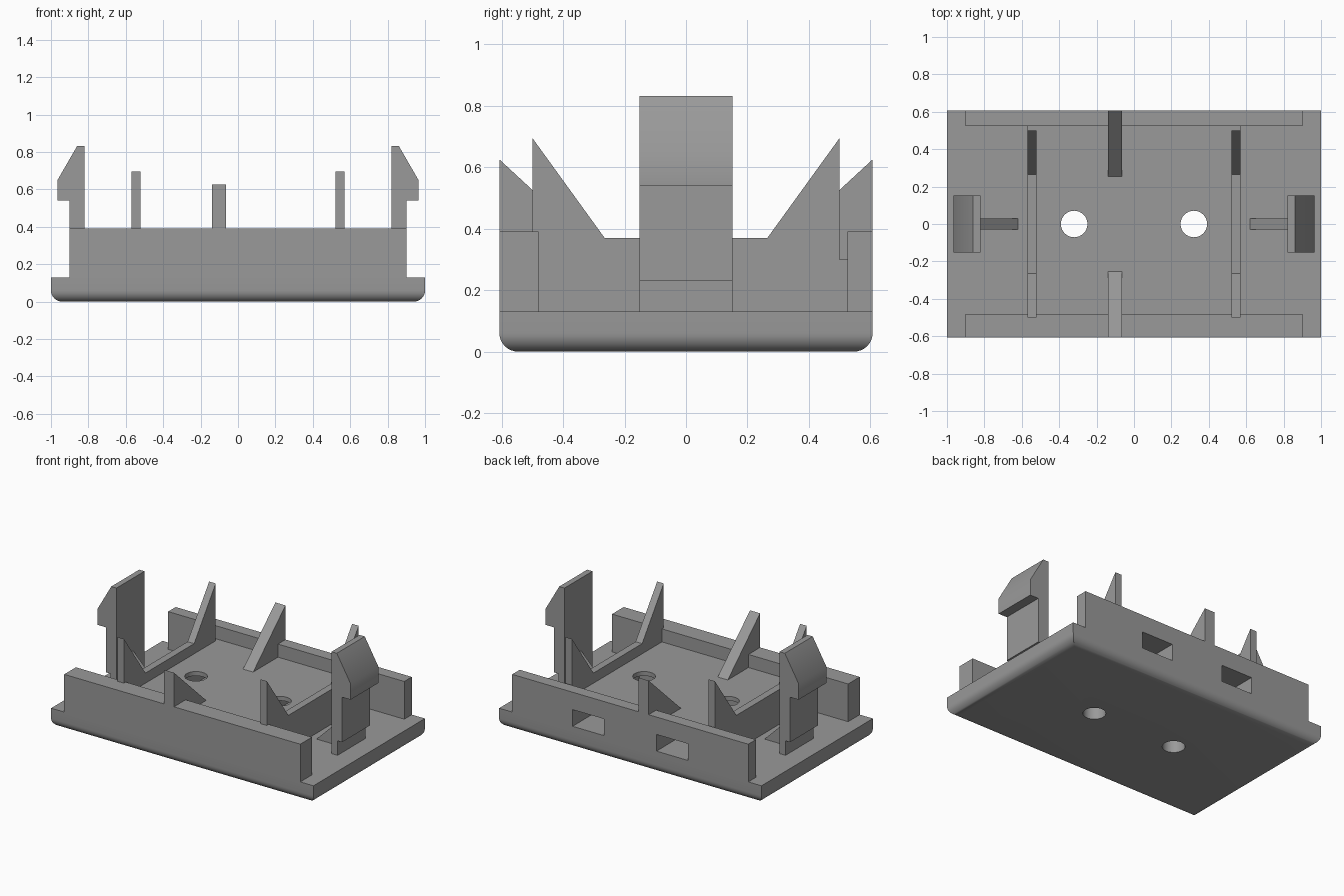
import bpy, bmesh, math

if "Cube" in bpy.data.objects:
    bpy.data.objects.remove(bpy.data.objects["Cube"])

grey = bpy.data.materials.new("plain grey")
grey.diffuse_color = (0.32, 0.32, 0.32, 1)
grey.use_nodes = True
grey.node_tree.nodes["Principled BSDF"].inputs["Base Color"].default_value = grey.diffuse_color


def finish(name, bm):
    bmesh.ops.recalc_face_normals(bm, faces=bm.faces)
    mesh = bpy.data.meshes.new(name)
    bm.to_mesh(mesh)
    bm.free()
    ob = bpy.data.objects.new(name, mesh)
    bpy.context.collection.objects.link(ob)
    mesh.materials.append(grey)
    return ob


def prism(name, pts, axis, a, b):
    """Extrude a profile along axis from a to b: (y,z) for 'x', (x,z) for 'y'."""
    def place(p, t):
        return (t, p[0], p[1]) if axis == 'x' else (p[0], t, p[1])
    bm = bmesh.new()
    lo = [bm.verts.new(place(p, a)) for p in pts]
    hi = [bm.verts.new(place(p, b)) for p in pts]
    bm.faces.new(lo)
    bm.faces.new(hi[::-1])
    for i in range(len(pts)):
        j = (i + 1) % len(pts)
        bm.faces.new((lo[i], hi[i], hi[j], lo[j]))
    return finish(name, bm)


def box(name, x0, x1, y0, y1, z0, z1):
    return prism(name, [(y0, z0), (y1, z0), (y1, z1), (y0, z1)], 'x', x0, x1)


def smooth(ob):
    bpy.ops.object.select_all(action='DESELECT')
    ob.select_set(True)
    bpy.context.view_layer.objects.active = ob
    bpy.ops.object.shade_smooth_by_angle(angle=math.radians(35))


def cut(ob, cutters):
    for c in cutters:
        m = ob.modifiers.new("cut", 'BOOLEAN')
        m.operation, m.solver, m.object = 'DIFFERENCE', 'EXACT', c
        bpy.context.view_layer.objects.active = ob
        bpy.ops.object.modifier_apply(modifier=m.name)


HY, FLOOR = 0.607, 0.13

# base plate with rounded lower edges
base = box("base_plate", -1, 1, -HY, HY, 0, FLOOR)
bm = bmesh.new()
bm.from_mesh(base.data)
low = [e for e in bm.edges if all(v.co.z < 0.01 for v in e.verts)]
bmesh.ops.bevel(bm, geom=low, offset=0.06, segments=8, profile=0.5, affect='EDGES')
bm.to_mesh(base.data)
bm.free()

# long walls and raised centre floor
front_wall = box("front_wall", -0.9, 0.9, -HY, -0.48, FLOOR, 0.39)
back_wall = box("back_wall", -0.9, 0.9, 0.525, HY, FLOOR, 0.39)
core = box("raised_floor", -0.57, 0.57, -0.48, 0.525, FLOOR, 0.30)

# screw holes and the slots that reach them from the back
holes, slots = [], []
for s in (-1, 1):
    bm = bmesh.new()
    bmesh.ops.create_cone(bm, cap_ends=True, segments=32, radius1=0.071, radius2=0.071, depth=2)
    bmesh.ops.translate(bm, vec=(s * 0.32, 0, 0), verts=bm.verts)
    holes.append(finish("hole_cutter", bm))
    slots.append(box("slot_cutter", s * 0.32 - 0.12, s * 0.32 + 0.12, -0.12, 0.8, 0.155, 0.27))
cut(base, holes)
cut(core, holes + slots)
cut(back_wall, slots)
for c in holes + slots:
    bpy.data.objects.remove(c)
for ob in (base, core):
    smooth(ob)

# cross ribs with raised pointed ends
rib = [(-0.5, FLOOR), (0.5, FLOOR), (0.5, 0.695), (0.265, 0.37), (-0.265, 0.37), (-0.5, 0.695)]
# snap clip with hooked head and thinner foot
clip = [(0.82, FLOOR), (0.865, FLOOR), (0.865, 0.23), (0.9, 0.23), (0.9, 0.54),
        (0.965, 0.54), (0.965, 0.65), (0.86, 0.832), (0.82, 0.832)]
gusset = [(0.62, FLOOR), (0.82, FLOOR), (0.82, 0.33)]
for s, side in ((-1, "left"), (1, "right")):
    prism(side + "_rib", rib, 'x', s * 0.52, s * 0.57)
    smooth(prism(side + "_clip", [(s * x, z) for x, z in clip], 'y', -0.152, 0.152))
    prism(side + "_clip_gusset", [(s * x, z) for x, z in gusset], 'y', -0.03, 0.03)

# sloped stops in the middle of both walls
stop = [(HY, FLOOR), (HY, 0.625), (0.255, 0.30), (0.255, FLOOR)]
for s, side in ((-1, "front"), (1, "back")):
    prism(side + "_stop", [(s * y, z) for y, z in stop], 'x', -0.14, -0.063)
